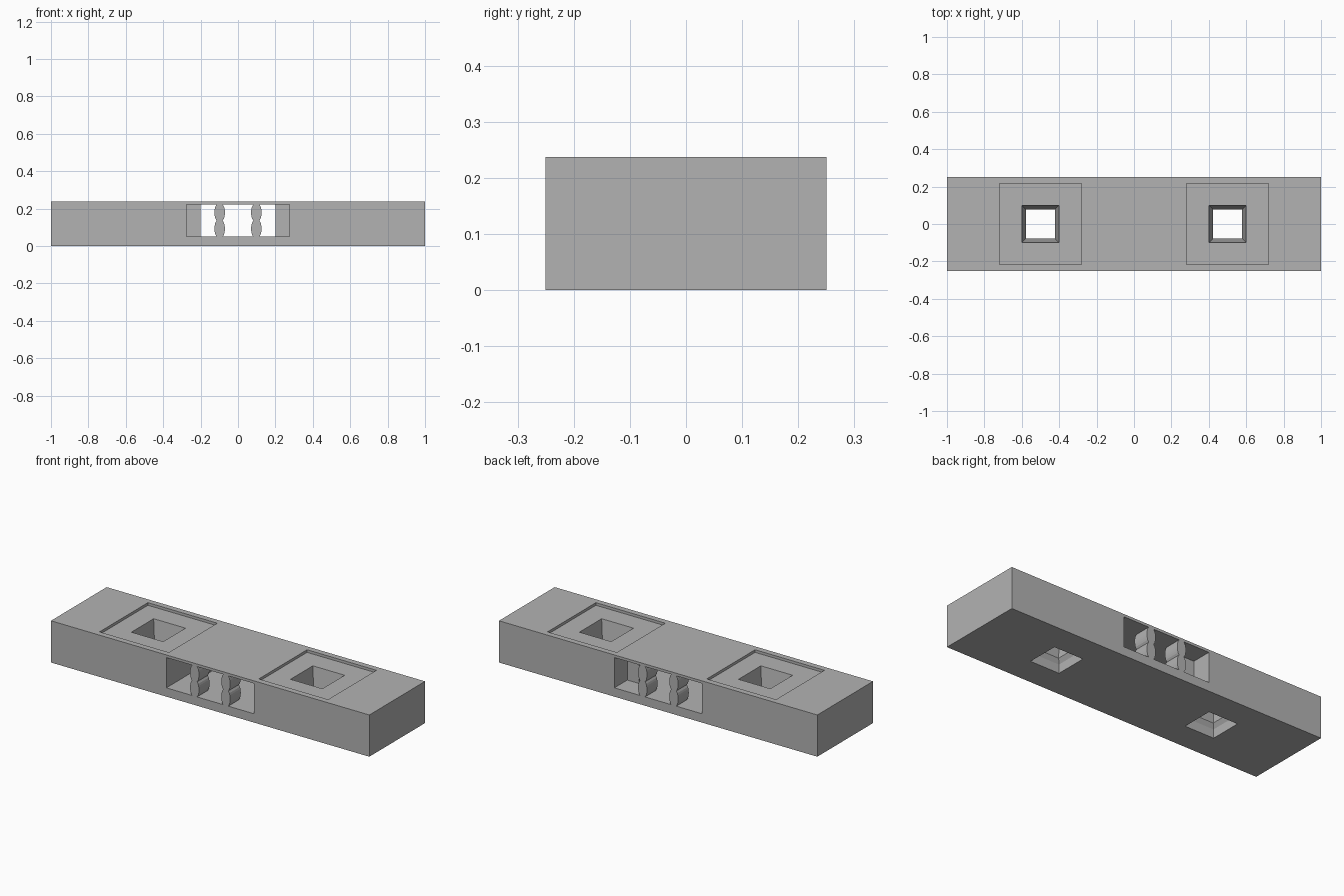
import bpy, math

cube = bpy.data.objects.get("Cube")
if cube:
    bpy.data.objects.remove(cube, do_unlink=True)

grey = bpy.data.materials.new("plain grey")
grey.use_nodes = True
grey.diffuse_color = (0.45, 0.45, 0.45, 1)
grey.node_tree.nodes["Principled BSDF"].inputs["Base Color"].default_value = (0.45, 0.45, 0.45, 1)

H = 0.237            # block height
FLOOR, CEIL = 0.05, 0.222   # slot limits


def make(name, verts, faces):
    mesh = bpy.data.meshes.new(name)
    mesh.from_pydata(verts, [], faces)
    mesh.materials.append(grey)
    obj = bpy.data.objects.new(name, mesh)
    bpy.context.collection.objects.link(obj)
    return obj


def square_stack(name, cx, sections):
    """Closed solid through rectangular sections (half x, half y, z)."""
    verts, faces = [], [(3, 2, 1, 0)]
    for hx, hy, z in sections:
        verts += [(cx + sx * hx, sy * hy, z) for sx, sy in ((-1, -1), (1, -1), (1, 1), (-1, 1))]
    for k in range(len(sections) - 1):
        a = 4 * k
        faces += [(a + i, a + (i + 1) % 4, a + 4 + (i + 1) % 4, a + 4 + i) for i in range(4)]
    n = len(verts)
    faces.append((n - 4, n - 3, n - 2, n - 1))
    return make(name, verts, faces)


def extrude_y(name, outline, y0, y1):
    """Solid from an anticlockwise x, z outline."""
    n = len(outline)
    verts = [(x, y, z) for y in (y0, y1) for x, z in outline]
    faces = [tuple(range(n)), tuple(range(2 * n - 1, n - 1, -1))]
    faces += [((i + 1) % n, i, n + i, n + (i + 1) % n) for i in range(n)]
    return make(name, verts, faces)


def cut(target, cutter):
    mod = target.modifiers.new(cutter.name, "BOOLEAN")
    mod.operation, mod.solver, mod.object = "DIFFERENCE", "EXACT", cutter
    bpy.context.view_layer.objects.active = target
    bpy.ops.object.modifier_apply(modifier=mod.name)
    bpy.data.objects.remove(cutter, do_unlink=True)


# Main block
block = square_stack("main_block", 0, [(1, 0.25, 0), (1, 0.25, H)])

# Shallow square recesses and stepped tapering holes
for cx in (-0.5, 0.5):
    cut(block, square_stack("recess_cutter", cx, [(0.218, 0.217, H - 0.015), (0.218, 0.217, H + 0.1)]))
    cut(block, square_stack("hole_cutter", cx, [
        (0.092, 0.092, -0.1), (0.092, 0.092, 0.05), (0.078, 0.078, 0.075),
        (0.1, 0.1, H - 0.015), (0.1, 0.1, H + 0.1)]))

# Slot through the middle
W = 0.275
cut(block, extrude_y("slot_cutter", [(-W, FLOOR), (W, FLOOR), (W, CEIL), (-W, CEIL)], -0.4, 0.4))

for side, label in ((-1, "right"), (1, "left")):
    # Side stops that narrow the slot
    a, b = sorted((side * 0.2, side * W))
    extrude_y(f"{label}_slot_stop", [(a, FLOOR), (b, FLOOR), (b, CEIL), (a, CEIL)], 0, 0.134)
    # Double-bulged pillars at the front and back faces
    steps = 16
    half = []
    for i in range(steps + 1):
        t = i / steps
        half.append((0.016 + 0.012 * abs(math.sin(2 * math.pi * t)) ** 0.6, FLOOR + t * (CEIL - FLOOR)))
    cx = side * 0.098
    outline = [(cx + w, z) for w, z in half] + [(cx - w, z) for w, z in reversed(half)]
    extrude_y(f"{label}_front_pillar", outline, -0.25, -0.155)
    extrude_y(f"{label}_back_pillar", outline, 0.155, 0.25)
